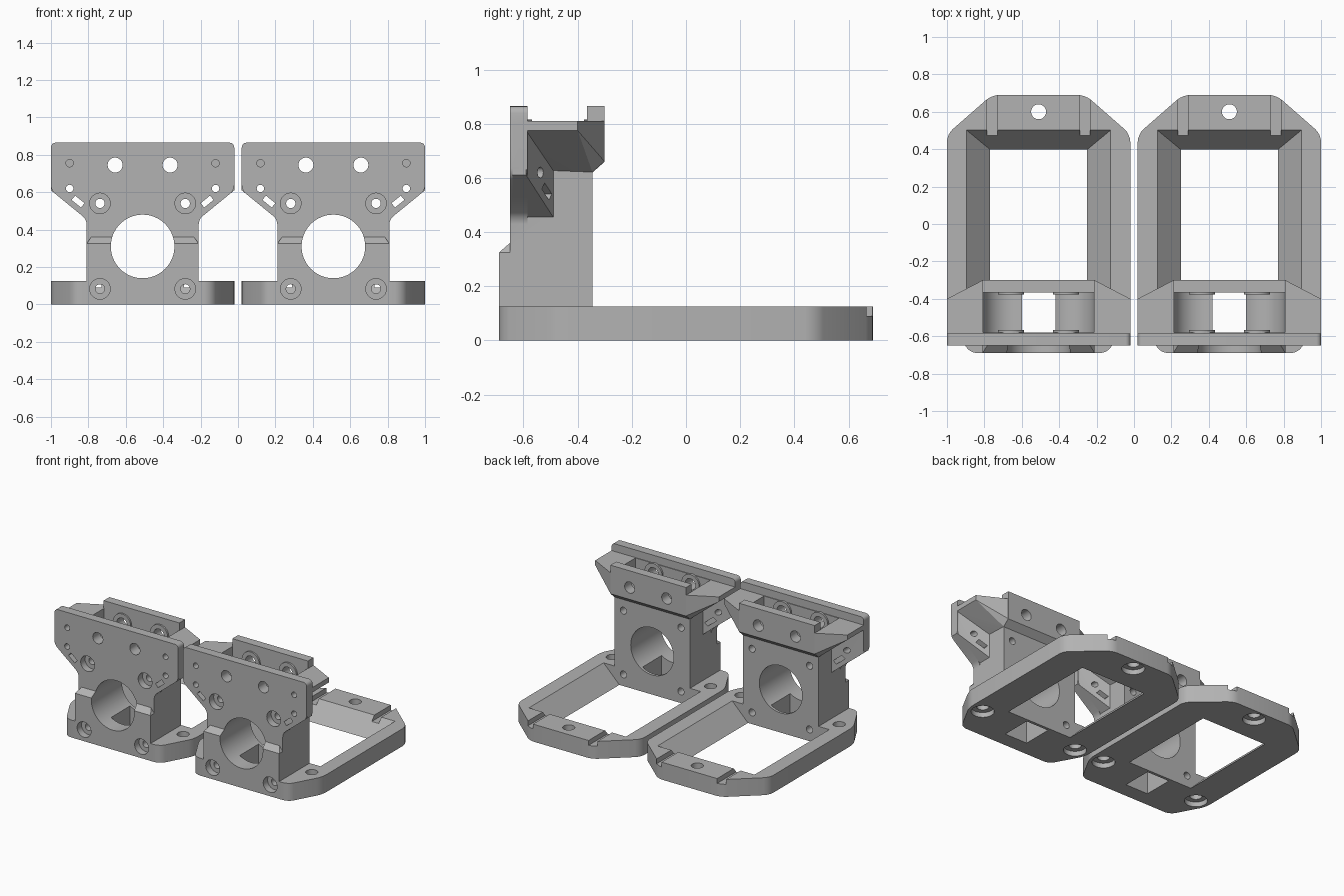
import bpy, bmesh, math
from mathutils import Matrix

if "Cube" in bpy.data.objects:
    bpy.data.objects.remove(bpy.data.objects["Cube"])

grey = bpy.data.materials.new("grey plastic")
grey.diffuse_color = (0.45, 0.45, 0.45, 1)
grey.use_nodes = True
grey.node_tree.nodes["Principled BSDF"].inputs["Base Color"].default_value = grey.diffuse_color


def finish(bm, name):
    bmesh.ops.recalc_face_normals(bm, faces=bm.faces)
    me = bpy.data.meshes.new(name)
    bm.to_mesh(me)
    bm.free()
    ob = bpy.data.objects.new(name, me)
    bpy.context.collection.objects.link(ob)
    return ob


def hull(name, pts):
    bm = bmesh.new()
    for p in pts:
        bm.verts.new(p)
    r = bmesh.ops.convex_hull(bm, input=bm.verts[:])
    junk = [v for v in r["geom_interior"] if isinstance(v, bmesh.types.BMVert)]
    bmesh.ops.delete(bm, geom=junk, context='VERTS')
    bmesh.ops.dissolve_limit(bm, angle_limit=0.01, verts=bm.verts[:], edges=bm.edges[:])
    return finish(bm, name)


def box(name, x0, x1, y0, y1, z0, z1):
    return hull(name, [(x, y, z) for x in (x0, x1) for y in (y0, y1) for z in (z0, z1)])


def prism(name, pts, axis, a, b, radius=0.0):
    """Extrude a 2D outline along 'y' (pts are x,z), 'z' (x,y) or 'x' (y,z)."""
    def place(p, d):
        return {'y': (p[0], d, p[1]), 'z': (p[0], p[1], d), 'x': (d, p[0], p[1])}[axis]
    bm = bmesh.new()
    lo = [bm.verts.new(place(p, a)) for p in pts]
    hi = [bm.verts.new(place(p, b)) for p in pts]
    bm.faces.new(lo)
    bm.faces.new(hi[::-1])
    n = len(pts)
    for i in range(n):
        bm.faces.new((lo[i], hi[i], hi[(i + 1) % n], lo[(i + 1) % n]))
    if radius:
        long_edges = [bm.edges.get((lo[i], hi[i])) for i in range(n)]
        bmesh.ops.bevel(bm, geom=long_edges, offset=radius, segments=4,
                        profile=0.5, affect='EDGES')
    return finish(bm, name)


def rod(name, x, c, r, a, b, axis='y', n=32):
    """Cylinder at (x, c) running from a to b along the axis."""
    pts = [(x + r * math.cos(2 * math.pi * i / n), c + r * math.sin(2 * math.pi * i / n))
           for i in range(n)]
    return prism(name, pts, axis, a, b)


def combine(ob, tools, op):
    for t in tools:
        m = ob.modifiers.new(t.name, 'BOOLEAN')
        m.operation, m.object, m.solver = op, t, 'EXACT'
    dg = bpy.context.evaluated_depsgraph_get()
    me = bpy.data.meshes.new_from_object(ob.evaluated_get(dg))
    ob.modifiers.clear()
    ob.data = me
    for t in tools:
        bpy.data.objects.remove(t)


def mirrored(right):
    return right + [(-x, y) for x, y in reversed(right)]


S = (-1, 1)

# base frame with a sloped opening
mount = prism("motor_mount", mirrored([(0.37, -0.69), (0.49, -0.47), (0.49, 0.48), (0.25, 0.69)]),
              'z', 0, 0.125, 0.04)
opening = hull("opening", [(s * x, y, z) for s in S for x, y1, z in
                           ((0.25, 0.39, -0.01), (0.395, 0.51, 0.135)) for y in (-0.345, y1)])
notches = [box("notch", s * 0.22, s * 0.275, 0.47, 0.72, 0.09, 0.2) for s in S]
combine(mount, [opening] + notches, 'DIFFERENCE')

# motor block, front pad, face plate and rear rail
parts = [
    prism("block", [(-0.65, 0), (-0.345, 0), (-0.345, 0.62), (-0.30, 0.66), (-0.30, 0.865),
                    (-0.365, 0.865), (-0.365, 0.81), (-0.60, 0.81), (-0.65, 0.62)],
          'x', -0.30, 0.30),
    hull("front_pad", [(s * x, y, z) for s in S for x, y, z in
                       ((0.30, -0.69, 0), (0.30, -0.69, 0.325), (0.30, -0.62, 0),
                        (0.30, -0.62, 0.325), (0.275, -0.65, 0.36), (0.275, -0.62, 0.36))]),
    prism("face_plate", mirrored([(0.30, 0.03), (0.30, 0.455), (0.49, 0.61), (0.49, 0.865)]),
          'y', -0.65, -0.585, 0.025),
]
for s in S:
    # gusset behind the plate, and the pointed rear wing
    parts.append(hull("gusset", [(s * x, y, z) for x, y, z in (
        (0.28, -0.64, 0.455), (0.28, -0.49, 0.455), (0.30, -0.64, 0.455), (0.30, -0.49, 0.455),
        (0.49, -0.64, 0.61), (0.49, -0.59, 0.61), (0.49, -0.64, 0.80), (0.49, -0.59, 0.80),
        (0.28, -0.64, 0.80), (0.28, -0.49, 0.80), (0.30, -0.49, 0.80))]))
    parts.append(hull("wing", [(s * x, y, z) for x, y, z in (
        (0.298, -0.60, 0.63), (0.298, -0.345, 0.62), (0.298, -0.30, 0.66),
        (0.49, -0.60, 0.775), (0.49, -0.40, 0.775), (0.49, -0.60, 0.81), (0.49, -0.40, 0.81),
        (0.298, -0.60, 0.81), (0.298, -0.30, 0.81))]))
combine(mount, parts, 'UNION')

# belt channel: upper trough, pulley pockets and the vertical slot
cuts = [box("trough", -0.297, 0.297, -0.58, -0.365, 0.745, 1.0),
        box("belt_slot", -0.09, 0.09, -0.58, -0.365, -0.1, 0.9)]
cuts += [rod("pulley_pocket", s * 0.147, 0.745, 0.15, -0.58, -0.365, n=48) for s in S]
combine(mount, cuts, 'DIFFERENCE')

# raised rings around the pulley axles
combine(mount, [rod("axle_ring", s * 0.147, 0.745, 0.07, a, b) for s in S
                for a, b in ((-0.60, -0.568), (-0.377, -0.35))], 'UNION')

# bores and screw holes
cuts = [rod("motor_bore", 0, 0.31, 0.17, -0.8, -0.2, n=64),
        rod("base_hole", 0, 0.60, 0.04, -0.1, 0.3, 'z'),
        rod("base_recess", 0, 0.60, 0.075, -0.1, 0.035, 'z')]
ca, sa = math.cos(math.radians(39)), math.sin(math.radians(39))
for s in S:
    cuts += [rod("axle_hole", s * 0.147, 0.745, 0.04, -0.8, -0.2),
             rod("blind_hole", s * 0.39, 0.755, 0.02, -0.8, -0.60, n=16),
             rod("wing_hole", s * 0.39, 0.62, 0.02, -0.8, -0.4, n=16),
             rod("base_hole", s * 0.39, -0.45, 0.04, -0.1, 0.3, 'z'),
             rod("base_recess", s * 0.39, -0.45, 0.075, -0.1, 0.035, 'z'),
             prism("tie_slot", [(s * (0.345 + u * ca - v * sa), 0.55 + u * sa + v * ca)
                                for u, v in ((-0.032, -0.015), (0.032, -0.015),
                                             (0.032, 0.015), (-0.032, 0.015))],
                   'y', -0.8, -0.4)]
    for z, depth in ((0.54, -0.60), (0.083, -0.64)):
        cuts += [rod("screw_hole", s * 0.228, z, 0.025, -0.8, -0.25, n=20),
                 rod("screw_recess", s * 0.228, z, 0.055, -0.8, depth)]
combine(mount, cuts, 'DIFFERENCE')

# two identical mounts side by side
mount.data.materials.clear()
mount.data.materials.append(grey)
for p in mount.data.polygons:
    p.material_index = 0
mount.name = "motor_mount_left"
other = bpy.data.objects.new("motor_mount_right", mount.data.copy())
bpy.context.collection.objects.link(other)
for ob, x in ((mount, -0.51), (other, 0.51)):
    ob.data.transform(Matrix.Translation((x, 0, 0)))
    bpy.ops.object.select_all(action='DESELECT')
    ob.select_set(True)
    bpy.context.view_layer.objects.active = ob
    bpy.ops.object.shade_smooth_by_angle(angle=math.radians(30))
